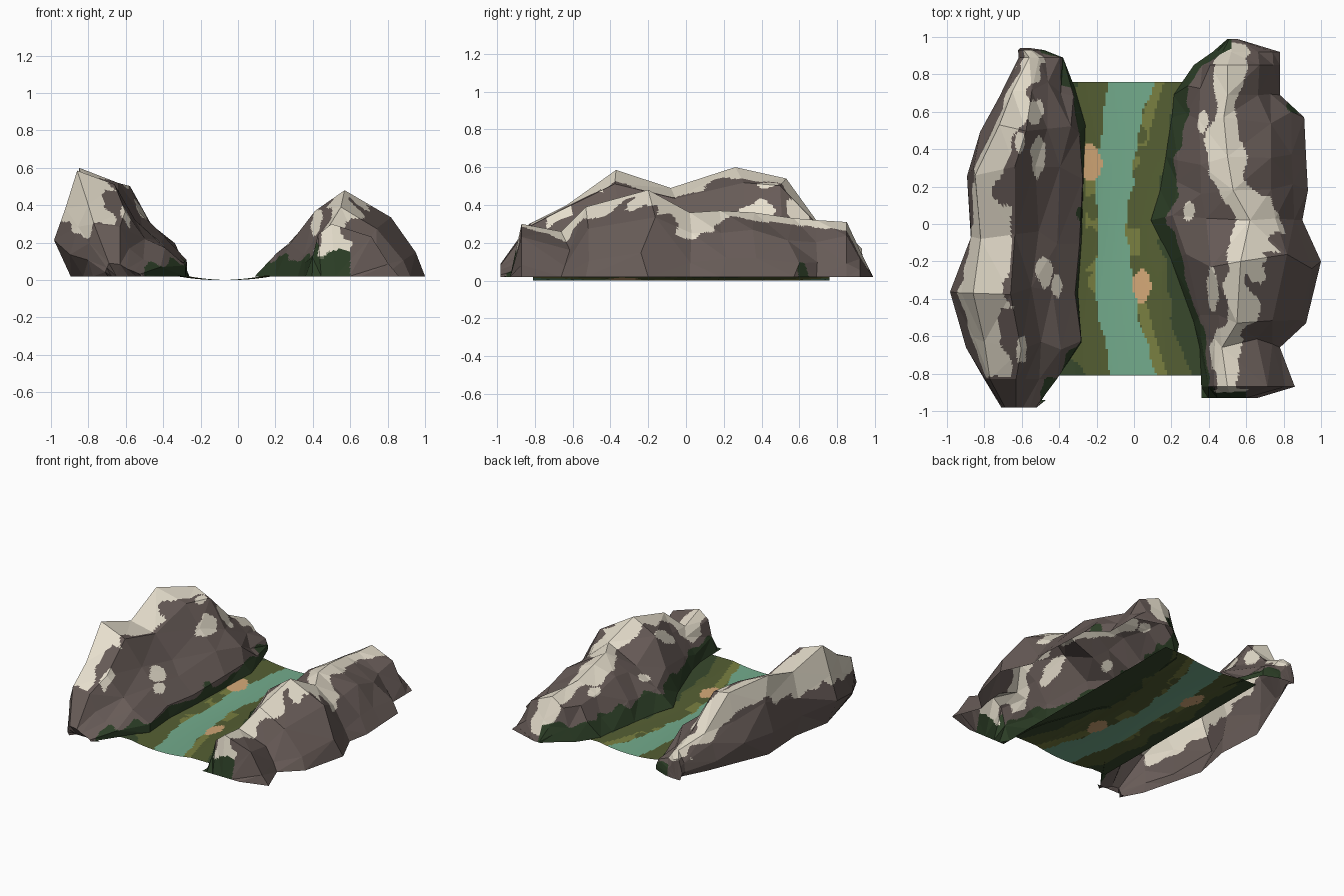
import bpy, bmesh, math, random
from mathutils import Vector, noise

random.seed(4)
if "Cube" in bpy.data.objects:
    bpy.data.objects.remove(bpy.data.objects["Cube"])

BASE = 0.02


def linear(c):
    c /= 255
    return c / 12.92 if c <= 0.04045 else ((c + 0.055) / 1.055) ** 2.4


def material(name, *rgb):
    mat = bpy.data.materials.new(name)
    mat.use_nodes = True
    color = [linear(c) for c in rgb] + [1]
    mat.diffuse_color = color
    mat.node_tree.nodes["Principled BSDF"].inputs["Base Color"].default_value = color
    return mat


rock = material("dark rock", 103, 91, 87)
pale = material("pale stone", 234, 226, 208)
forest = material("forest green", 44, 62, 38)
river = material("river teal", 115, 171, 140)
olive = material("olive grass", 85, 95, 51)
moss = material("light moss", 121, 127, 64)
shade = material("shaded grass", 56, 73, 44)
sand = material("sand", 211, 168, 119)


def wobble(p, scale, seed=0):
    return noise.noise(Vector((p.x * scale + seed, p.y * scale, p.z * scale)))


def in_blob(p, blobs, roughness):
    n = wobble(p, 14) * roughness
    return any(((p.x - x) / rx) ** 2 + ((p.y - y) / ry) ** 2 < 1 + n
               for x, y, rx, ry in blobs)


def finish(name, bm, mats, rule):
    for f in bm.faces:
        f.material_index = mats.index(rule(f.calc_center_median()))
        f.smooth = False
    mesh = bpy.data.meshes.new(name)
    bm.to_mesh(mesh)
    bm.free()
    for m in mats:
        mesh.materials.append(m)
    obj = bpy.data.objects.new(name, mesh)
    bpy.context.collection.objects.link(obj)
    return obj


def crest_at(rows, y):
    """Crest x and height at a given y."""
    rows = sorted(rows)
    for a, b in zip(rows, rows[1:]):
        if a[0] <= y <= b[0]:
            t = (y - a[0]) / (b[0] - a[0])
            return a[2] + t * (b[2] - a[2]), max(a[3] + t * (b[3] - a[3]), 0.1)
    return rows[0][2], 0.1


def build_ridge(name, rows, outer, inner, rule):
    """Loft an open-bottomed faceted shell through the sections."""
    bm = bmesh.new()
    loops = []
    for y, xo, xc, zc, xi in rows:
        points = [(xc + (xo - xc) * t, h) for t, h in outer] + [(xc, 1)]
        points += [(xc + (xi - xc) * t, h) for t, h in inner]
        loop = []
        for x, h in points:
            v = Vector((x, y, BASE + (zc - BASE) * h))
            # loosen the flanks so the facets look irregular
            if 0 < h < 1 and zc > 0.2:
                v.x += random.uniform(-0.02, 0.02)
                v.y += random.uniform(-0.05, 0.05) * (abs(y) < 0.8)
                v.z += random.uniform(-0.025, 0.025) * min(1, h * 2)
            loop.append(bm.verts.new(v))
        loops.append(loop)
    for a, b in zip(loops, loops[1:]):
        for j in range(len(a) - 1):
            bm.faces.new((a[j], a[j + 1], b[j + 1], b[j]))
    bmesh.ops.triangulate(bm, faces=bm.faces[:], quad_method="SHORT_EDGE")
    bmesh.ops.recalc_face_normals(bm, faces=bm.faces[:])
    if sum(f.normal.z for f in bm.faces) < 0:
        bmesh.ops.reverse_faces(bm, faces=bm.faces[:])
    # fine cells inside each flat facet carry the painted patches
    bmesh.ops.subdivide_edges(bm, edges=bm.edges[:], cuts=13, use_grid_fill=True)
    return finish(name, bm, [rock, pale, forest], rule)


# Sections: y, outer x, crest x, crest z, inner x
right_rows = [
    (-0.94, -0.70, -0.65, 0.02, -0.47), (-0.98, -0.71, -0.69, 0.09, -0.52),
    (-0.83, -0.79, -0.77, 0.30, -0.42), (-0.63, -0.91, -0.80, 0.40, -0.28),
    (-0.37, -1.00, -0.86, 0.585, -0.30), (-0.08, -0.89, -0.82, 0.49, -0.28),
    (0.26, -0.88, -0.85, 0.60, -0.27), (0.53, -0.82, -0.72, 0.54, -0.26),
    (0.71, -0.73, -0.65, 0.29, -0.31), (0.89, -0.63, -0.56, 0.21, -0.38),
    (0.93, -0.62, -0.59, 0.17, -0.48), (0.94, -0.61, -0.59, 0.02, -0.55)]
left_rows = [
    (-0.93, 0.66, 0.52, 0.02, 0.36), (-0.87, 0.86, 0.50, 0.30, 0.36),
    (-0.66, 0.78, 0.47, 0.26, 0.35), (-0.53, 0.92, 0.55, 0.39, 0.32),
    (-0.20, 1.00, 0.57, 0.48, 0.20), (0.02, 0.90, 0.62, 0.36, 0.09),
    (0.18, 0.93, 0.53, 0.37, 0.14), (0.36, 0.92, 0.50, 0.36, 0.17),
    (0.57, 0.91, 0.48, 0.33, 0.20), (0.69, 0.78, 0.50, 0.32, 0.21),
    (0.85, 0.78, 0.50, 0.31, 0.32), (0.92, 0.78, 0.52, 0.16, 0.42),
    (0.99, 0.55, 0.52, 0.02, 0.50)]

right_blobs = [(-0.53, 0.60, 0.04, 0.07), (-0.61, 0.44, 0.03, 0.06),
               (-0.51, 0.36, 0.04, 0.10), (-0.48, -0.25, 0.04, 0.09),
               (-0.41, -0.33, 0.03, 0.06), (-0.60, -0.67, 0.03, 0.07)]
left_blobs = [(0.37, 0.54, 0.03, 0.06), (0.29, 0.07, 0.03, 0.06),
              (0.42, -0.36, 0.03, 0.12), (0.65, -0.26, 0.05, 0.06)]


def paint_right(p):
    xc, zc = crest_at(right_rows, p.y)
    n = wobble(p, 8)
    if p.x > max(xc + 0.08, -0.5) and p.z < 0.09 + 0.05 * n:
        return forest
    limit = max(0.25, 0.6 * zc) if p.y < 0 else 0.7 * zc
    reach = 0.16 if -0.45 < p.y < 0.1 else 0.11
    if p.y > -0.82 and p.x < xc + reach + 0.06 * n and p.z > limit + 0.1 * n:
        return pale
    return pale if in_blob(p, right_blobs, 0.8) else rock


def paint_left(p):
    xc, zc = crest_at(left_rows, p.y)
    n = wobble(p, 8, 5)
    if p.x < xc and p.z < 0.13 + 0.06 * n:
        return forest
    if p.y < -0.87 and p.x < 0.6 and p.z < 0.16 + 0.08 * n:
        return forest
    if in_blob(p, [(0.87, 0.64, 0.06, 0.05)], 0.5):
        return forest
    reach = 0.09 + (0.08 if -0.15 < p.y < 0.15 else 0)
    if -0.08 + 0.06 * n < p.x - xc < reach + 0.09 * n and p.z / zc > 0.6:
        return pale
    return pale if in_blob(p, left_blobs, 0.8) else rock


build_ridge("right_ridge", right_rows,
            [(0.25, 0), (1, 0.32), (0.55, 0.65)],
            [(0.35, 0.9), (0.57, 0.57), (0.79, 0.36), (0.97, 0.16), (1, 0)],
            paint_right)
build_ridge("left_ridge", left_rows,
            [(1, 0), (0.85, 0.26), (0.55, 0.68)],
            [(0.47, 0.74), (0.77, 0.36), (1, 0)],
            paint_left)

# Curved valley floor with a winding river
sandbanks = [(-0.23, 0.33, 0.06, 0.10), (0.04, -0.33, 0.05, 0.09)]


def paint_floor(p):
    n = wobble(p, 7)
    west = -0.2 + 0.06 * max(0, abs(p.y) - 0.35) / 0.4
    east = -0.03 + 0.23 * p.y ** 2
    if in_blob(p, sandbanks, 0.4):
        return sand
    if west + 0.02 * n < p.x < east + 0.03 * n:
        return river
    out = max(west - p.x, p.x - east)
    mossy = abs(p.y) > 0.42 if p.x > east else abs(p.y) < 0.25
    if out < 0.06 and wobble(p, 5, 9) > (-0.1 if mossy else 0.25):
        return moss
    return shade if out > 0.17 + 0.07 * n else olive


floor = bmesh.new()
bmesh.ops.create_grid(floor, x_segments=60, y_segments=110, size=0.5)
for v in floor.verts:
    x, y = v.co.x * 0.79 - 0.035, v.co.y * 1.57 - 0.025
    bed = -0.07 + 0.03 * math.sin(4 * y)
    v.co = (x, y, min(0.4 * (x - bed) ** 2, 0.024))
finish("valley_floor", floor, [river, olive, moss, shade, sand], paint_floor)
